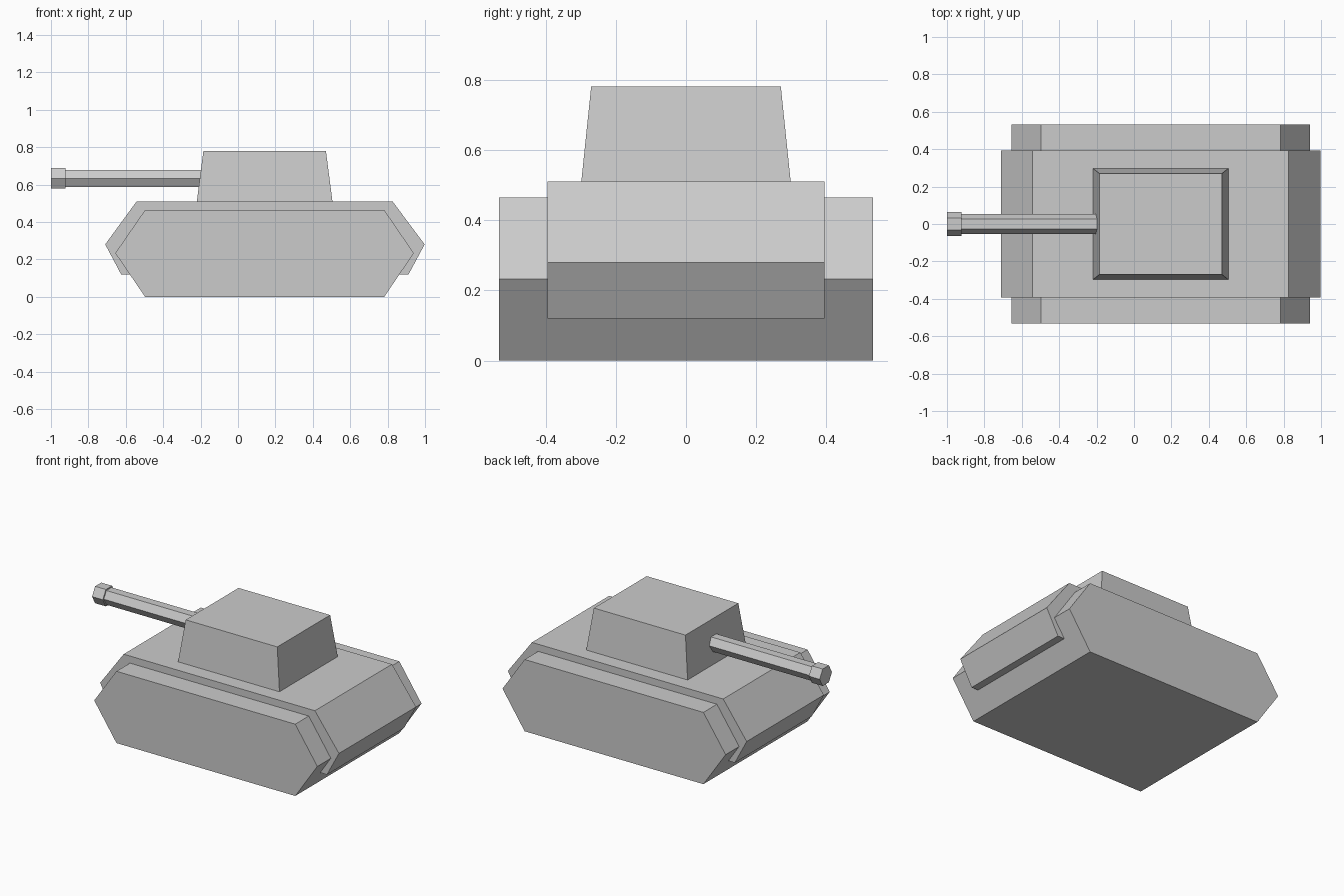
import bpy, bmesh, math
from mathutils import Vector

if "Cube" in bpy.data.objects:
    bpy.data.objects.remove(bpy.data.objects["Cube"])


def loft(name, ring_a, ring_b):
    """Closed solid between two rings with equal point counts."""
    bm = bmesh.new()
    a = [bm.verts.new(p) for p in ring_a]
    b = [bm.verts.new(p) for p in ring_b]
    bm.faces.new(a)
    bm.faces.new(b[::-1])
    for i in range(len(a)):
        j = (i + 1) % len(a)
        bm.faces.new((a[i], b[i], b[j], a[j]))
    bmesh.ops.recalc_face_normals(bm, faces=bm.faces)
    mesh = bpy.data.meshes.new(name)
    bm.to_mesh(mesh)
    bm.free()
    obj = bpy.data.objects.new(name, mesh)
    bpy.context.collection.objects.link(obj)
    return obj


def side_profile(name, profile, half_width):
    """Extrude an x-z profile symmetrically across y."""
    return loft(name, *[[(x, y, z) for x, z in profile] for y in (-half_width, half_width)])


def rect(x0, x1, half_y, z):
    return [(x0, -half_y, z), (x1, -half_y, z), (x1, half_y, z), (x0, half_y, z)]


def hex_tube(name, x0, x1, radius, z):
    """Six-sided rod along x with corners on the y axis."""
    def ring(x):
        return [Vector((x, radius * math.cos(i * math.pi / 3),
                        z + radius * math.sin(i * math.pi / 3))) for i in range(6)]
    return loft(name, ring(x0), ring(x1))


# Full-width track body
side_profile("track_body", [(-0.497, 0), (0.782, 0), (0.94, 0.233),
                            (0.782, 0.464), (-0.497, 0.464), (-0.656, 0.233)], 0.532)

# Narrower upper hull, overhanging at both ends
side_profile("hull", [(-0.625, 0.12), (0.912, 0.12), (0.998, 0.28),
                      (0.826, 0.51), (-0.542, 0.51), (-0.71, 0.28)], 0.394)

# Tapered turret
loft("turret", rect(-0.22, 0.505, 0.298, 0.51), rect(-0.185, 0.47, 0.27, 0.78))

# Gun barrel and muzzle
hex_tube("gun_barrel", -0.95, -0.17, 0.053, 0.633)
hex_tube("muzzle", -1.0, -0.923, 0.063, 0.633)
